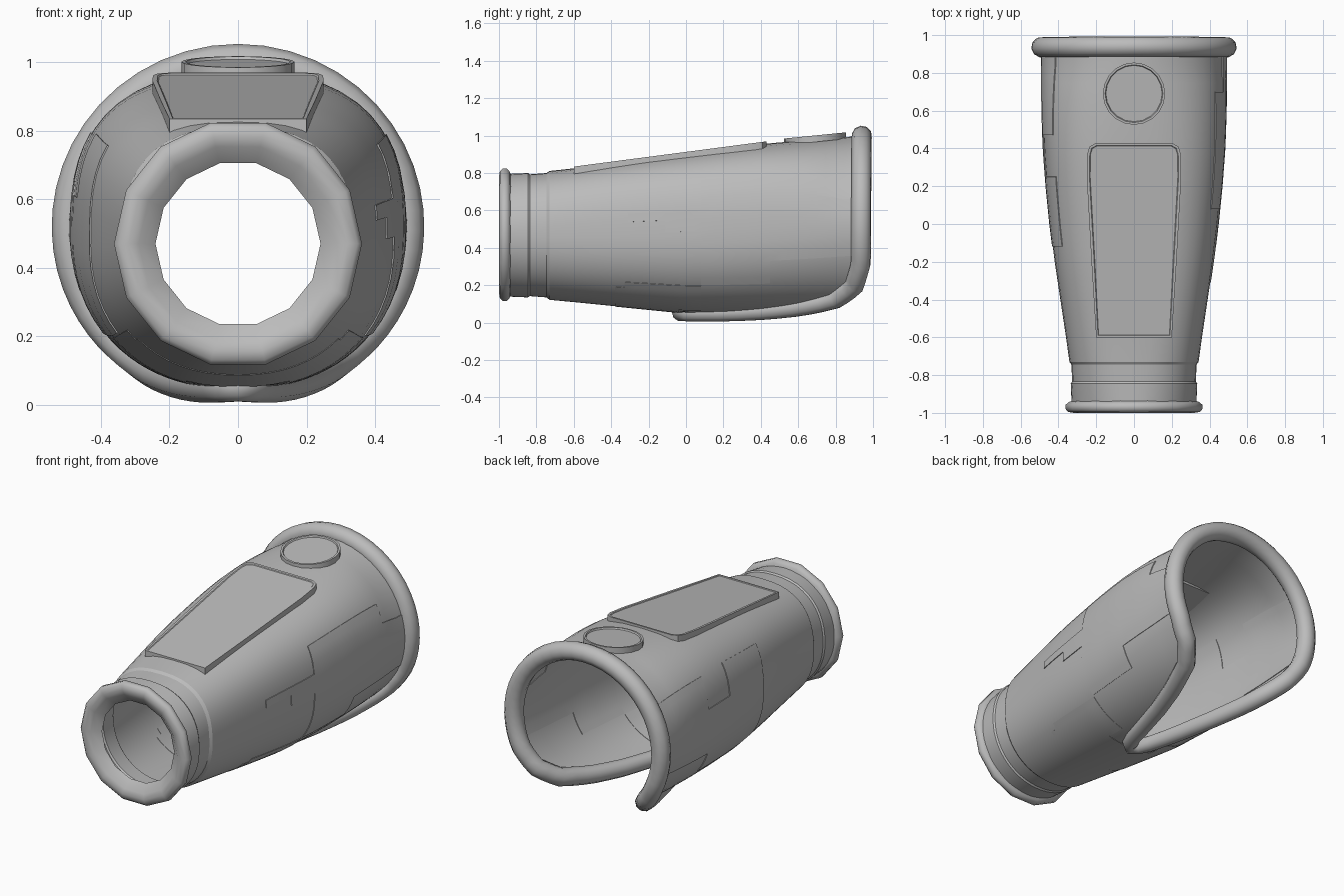
import bpy, bmesh
from math import sin, cos, acos, pi, radians, copysign
from mathutils import Vector

cube = bpy.data.objects.get("Cube")
if cube:
    bpy.data.objects.remove(cube, do_unlink=True)

grey = bpy.data.materials.new("armour_grey")
grey.use_nodes = True
COLOUR = (0.5, 0.5, 0.5, 1)
grey.diffuse_color = COLOUR
grey.node_tree.nodes["Principled BSDF"].inputs["Base Color"].default_value = COLOUR

# Sleeve outline: y, half width, top, bottom
STATIONS = [(-0.96, 0.33, 0.795, 0.14), (-0.845, 0.335, 0.8, 0.135), (-0.835, 0.328, 0.793, 0.142),
            (-0.745, 0.331, 0.8, 0.135), (-0.73, 0.342, 0.811, 0.122), (-0.6, 0.36, 0.825, 0.11),
            (-0.4, 0.39, 0.853, 0.09), (-0.2, 0.42, 0.882, 0.07), (0, 0.445, 0.907, 0.05),
            (0.2, 0.465, 0.932, 0.045), (0.4, 0.48, 0.955, 0.045), (0.6, 0.487, 0.972, 0.045),
            (0.95, 0.49, 1.0, 0.04)]
# Rear edge: degrees from the underside, y
EDGE = [(0, -0.03), (5, 0.03), (10, 0.2), (16, 0.4), (24, 0.6), (35, 0.8),
        (48, 0.9), (65, 0.935), (180, 0.94)]


def interp(table, t):
    t = min(max(t, table[0][0]), table[-1][0])
    for a, b in zip(table, table[1:]):
        if t <= b[0]:
            f = (t - a[0]) / (b[0] - a[0])
            return [p + (q - p) * f for p, q in zip(a[1:], b[1:])]


def section(y, upper):
    """Half width, centre, half height and squareness; the top is flatter."""
    rx, top, bottom = interp(STATIONS, y)
    bulge = max(0, 1 - (abs(y + 0.05) / 0.9) ** 3)
    return rx, (top + bottom) / 2, (top - bottom) / 2, 2 + (0.9 if upper else 0.25) * bulge


def surface(phi, y, lift=0):
    """Point on the sleeve; phi runs from the underside towards +x."""
    s, k = sin(phi), cos(phi)
    rx, c, rz, n = section(y, k < 0)
    return Vector(((rx + lift) * copysign(abs(s) ** (2 / n), s), y,
                   c - (rz + lift) * copysign(abs(k) ** (2 / n), k)))


def angle_at(z, y):
    c = section(y, False)[1]
    _, c, rz, n = section(y, z > c)
    u = max(-1, min(1, (c - z) / rz))
    return acos(copysign(abs(u) ** (n / 2), u))


def rear_edge(phi):
    a = phi % (2 * pi)
    return interp(EDGE, min(a, 2 * pi - a) * 180 / pi)[0]


def from_bmesh(name, bm, smooth=35, thickness=0):
    mesh = bpy.data.meshes.new(name)
    bm.to_mesh(mesh)
    bm.free()
    mesh.materials.append(grey)
    obj = bpy.data.objects.new(name, mesh)
    bpy.context.collection.objects.link(obj)
    bpy.ops.object.select_all(action='DESELECT')
    obj.select_set(True)
    bpy.context.view_layer.objects.active = obj
    if thickness:
        mod = obj.modifiers.new("thickness", 'SOLIDIFY')
        mod.thickness = thickness
        mod.offset = -1
        bpy.ops.object.modifier_apply(modifier=mod.name)
    bpy.ops.object.shade_smooth_by_angle(angle=radians(smooth))


def grid_faces(bm, rows):
    for a, b in zip(rows, rows[1:]):
        for i in range(len(a)):
            j = (i + 1) % len(a)
            bm.faces.new([a[i], a[j], b[j], b[i]])


# Sleeve shell, with columns packed towards the open underside
COLS = 64
phis = [t - 0.45 * sin(t) for t in (2 * pi * i / COLS for i in range(COLS))]
bm = bmesh.new()
rows = []
for s in STATIONS[:7]:
    rows.append([bm.verts.new(surface(p, s[0])) for p in phis])
for i in range(1, 15):
    rows.append([bm.verts.new(surface(p, -0.4 + (rear_edge(p) + 0.4) * i / 14)) for p in phis])
grid_faces(bm, rows)
bmesh.ops.recalc_face_normals(bm, faces=bm.faces)
from_bmesh("sleeve_shell", bm, 22, 0.018)

# Rolled rim that follows the rear opening and the notch
curve = bpy.data.curves.new("rear_rim", 'CURVE')
curve.dimensions = '3D'
curve.bevel_depth = 0.055
curve.bevel_resolution = 3
spline = curve.splines.new('POLY')
spline.points.add(COLS - 1)
for point, p in zip(spline.points, phis):
    y = rear_edge(p)
    point.co = (*surface(p, y), 1)
    point.radius = 0.82 + 0.18 * max(0, y)
spline.use_cyclic_u = True
spline.use_smooth = True
curve.materials.append(grey)
bpy.context.collection.objects.link(bpy.data.objects.new("rear_rim", curve))

# Front collar: a rounded ring with a funnel-shaped mouth
COLLAR = [(0.31, -0.93), (0.345, -0.942), (0.362, -0.957), (0.362, -0.98), (0.348, -0.995),
          (0.32, -1.0), (0.29, -0.99), (0.241, -0.95), (0.255, -0.935)]
SIDES = 14
bm = bmesh.new()
rows = []
for r, y in COLLAR + COLLAR[:1]:
    rows.append([bm.verts.new((r * sin(2 * pi * (i + 0.5) / SIDES), y,
                               0.47 - r * cos(2 * pi * (i + 0.5) / SIDES))) for i in range(SIDES)])
grid_faces(bm, rows)
bmesh.ops.remove_doubles(bm, verts=bm.verts, dist=0.0001)
bmesh.ops.recalc_face_normals(bm, faces=bm.faces)
from_bmesh("front_collar", bm, 50)


def levels(values, step):
    values = sorted(set(values))
    out = []
    for a, b in zip(values, values[1:]):
        n = max(1, round((b - a) / step))
        out += [a + (b - a) * i / n for i in range(n)]
    return out + values[-1:]


def panel(name, rects, side, lift):
    """Stepped armour panel made from (y0, y1, angle0, angle1) patches."""
    ys = levels([v for r in rects for v in r[:2]], 0.06)
    angles = levels([v for r in rects for v in r[2:]], 0.1)
    bm = bmesh.new()
    cache = {}

    def vert(y, a):
        if (y, a) not in cache:
            cache[y, a] = bm.verts.new(surface(side * a, y, lift))
        return cache[y, a]

    for y0, y1 in zip(ys, ys[1:]):
        for a0, a1 in zip(angles, angles[1:]):
            my, ma = (y0 + y1) / 2, (a0 + a1) / 2
            if any(p < my < q and lo < ma < hi for p, q, lo, hi in rects):
                quad = [vert(y0, a0), vert(y1, a0), vert(y1, a1), vert(y0, a1)]
                bm.faces.new(quad if side > 0 else quad[::-1])
    from_bmesh(name, bm, 35, 0.018 + 2 * lift)


def side_panel(name, rects, side):
    """Heights are given at y = 0.4 and follow the taper of the sleeve."""
    panel(name, [(a, b, angle_at(lo, 0.4), angle_at(hi, 0.4)) for a, b, lo, hi in rects],
          side, 0.004)


side_panel("left_side_panel", [(-0.31, -0.11, 0.57, 0.62), (-0.11, 0.08, 0.507, 0.62),
                               (0.08, 0.45, 0.21, 0.785), (0.45, 0.7, 0.33, 0.785),
                               (0.7, 0.9, 0.33, 0.69)], 1)
side_panel("right_side_panel", [(-0.12, 0.25, 0.21, 0.8), (0.25, 0.45, 0.21, 0.61),
                                (0.45, 0.47, 0.33, 0.61), (0.47, 0.9, 0.33, 0.79)], -1)
panel("belly_panel", [(-0.38, -0.33, -0.8, 0.8), (-0.33, -0.04, -0.9, 0.9),
                      (-0.04, 0.08, 0.3, 0.9), (-0.04, 0.08, -0.9, -0.3)], 1, 0.002)


def raised_plate(name, outline, height, depth, border, sink):
    """Flat plate on the sleeve top, with a narrow raised border."""
    bm = bmesh.new()
    face = bm.faces.new([bm.verts.new((x, y, height(y))) for x, y in outline])
    face.normal_update()
    if face.normal.z < 0:
        face.normal_flip()
    lower = bmesh.ops.extrude_face_region(bm, geom=[face], use_keep_orig=True)
    low_verts = [g for g in lower["geom"] if isinstance(g, bmesh.types.BMVert)]
    bmesh.ops.translate(bm, verts=low_verts, vec=(0, 0, -depth))
    bmesh.ops.recalc_face_normals(bm, faces=bm.faces)
    top = max(bm.faces, key=lambda f: f.normal.z)
    bmesh.ops.inset_region(bm, faces=[top], thickness=border)
    bmesh.ops.inset_region(bm, faces=[top], thickness=0.004, depth=-sink)
    from_bmesh(name, bm, 30)


# Long tapered top plate with rounded rear corners
half = [(0.2, -0.6), (0.225, -0.2), (0.25, 0.25), (0.248, 0.37), (0.235, 0.41), (0.2, 0.43)]
raised_plate("top_plate", half + [(-x, y) for x, y in reversed(half)],
             lambda y: 0.913 + 0.131 * y, 0.045, 0.014, 0.004)

# Round disc near the rear rim
ring = [(0.165 * cos(2 * pi * i / 20), 0.69 + 0.165 * sin(2 * pi * i / 20)) for i in range(20)]
raised_plate("top_disc", ring, lambda y: 1.001 + 0.1 * (y - 0.69), 0.035, 0.012, 0.008)
